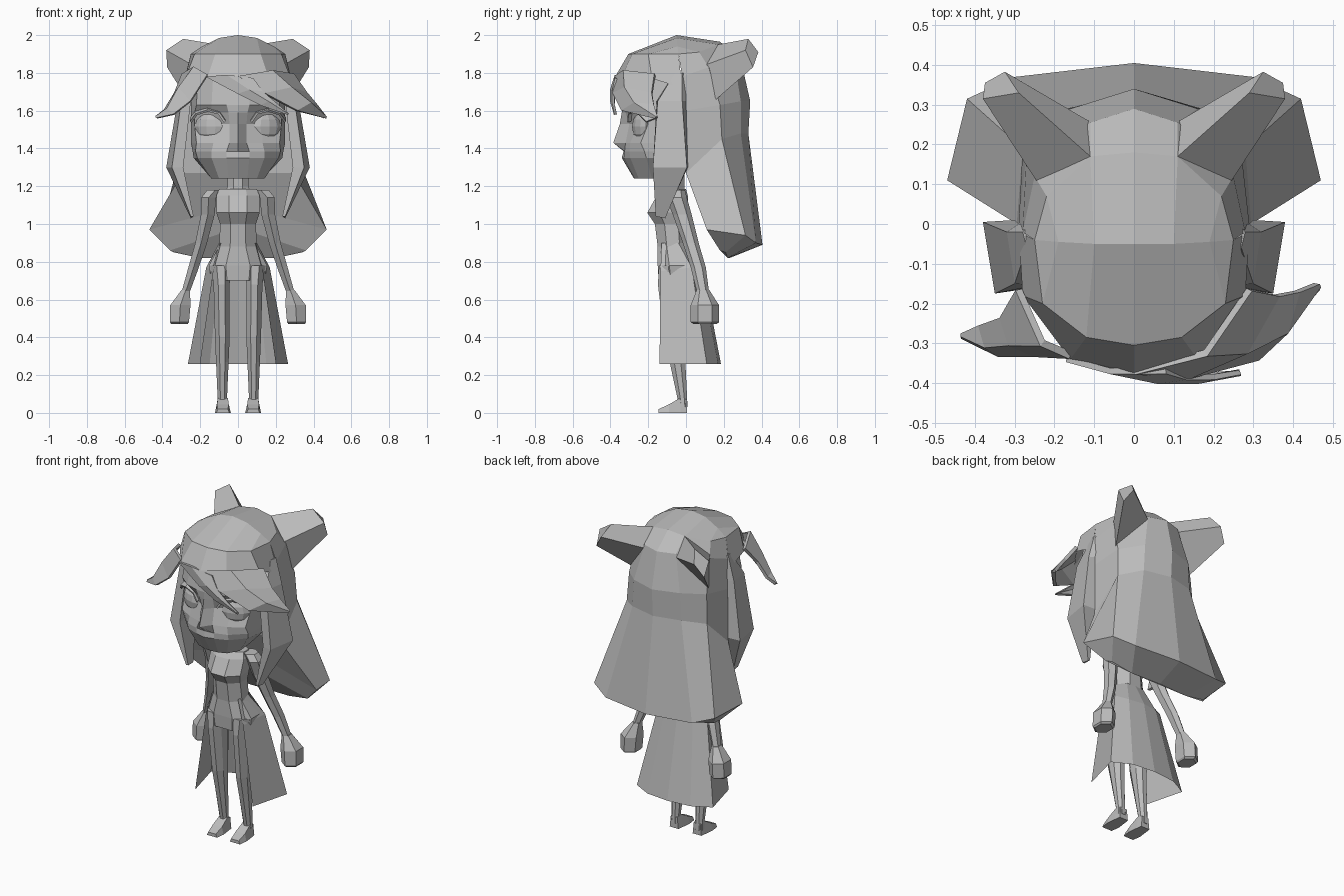
import bpy, bmesh, math

mat = bpy.data.materials.new("plain grey")
mat.diffuse_color = (0.5, 0.5, 0.5, 1)


def loft(name, rows, closed=True, caps=True, thick=0.0):
    """Skin rows of points; optionally close each row, cap the ends, add thickness."""
    bm = bmesh.new()
    vs = [[bm.verts.new(p) for p in r] for r in rows]
    n = len(rows[0])
    for a, b in zip(vs, vs[1:]):
        for i in range(n if closed else n - 1):
            j = (i + 1) % n
            bm.faces.new((a[i], a[j], b[j], b[i]))
    if closed and caps:
        bm.faces.new(vs[0])
        bm.faces.new(vs[-1])
    bmesh.ops.remove_doubles(bm, verts=bm.verts, dist=0.0005)
    bmesh.ops.recalc_face_normals(bm, faces=bm.faces)
    me = bpy.data.meshes.new(name)
    bm.to_mesh(me)
    bm.free()
    me.materials.append(mat)
    ob = bpy.data.objects.new(name, me)
    bpy.context.collection.objects.link(ob)
    if thick:
        m = ob.modifiers.new("thickness", 'SOLIDIFY')
        m.thickness = thick
        m.offset = 0
    return ob


def sym(row):
    """Open row from the centre outwards -> full mirrored row."""
    return [(-x, y, z) for x, y, z in reversed(row[1:])] + row


def sym_ring(row):
    """Row from back centre round to front centre -> closed ring."""
    return row + [(-x, y, z) for x, y, z in reversed(row[1:-1])]


def flip(rows, s):
    return [[(s * x, y, z) for x, y, z in r] for r in rows]


def oval(x, y, z, rx, ry, n=8):
    return [(x + rx * math.cos(math.tau * (i + .5) / n),
             y + ry * math.sin(math.tau * (i + .5) / n), z) for i in range(n)]


# Face: columns run from the centre line to the temple
face = [
    (1.82, [(0, -.30), (.06, -.295), (.13, -.27), (.21, -.2), (.24, -.08)]),
    (1.63, [(0, -.335), (.06, -.33), (.14, -.305), (.22, -.24), (.25, -.08)]),
    (1.59, [(0, -.34), (.05, -.32), (.14, -.265), (.23, -.21), (.25, -.08)]),
    (1.53, [(0, -.35), (.045, -.30), (.13, -.25), (.23, -.2), (.25, -.08)]),
    (1.43, [(0, -.385), (.045, -.32), (.13, -.295), (.22, -.24), (.25, -.08)]),
    (1.385, [(0, -.33), (.06, -.325), (.14, -.3), (.225, -.22), (.24, -.08)]),
    (1.35, [(0, -.34), (.06, -.325), (.14, -.295), (.215, -.21), (.235, -.08)]),
    (1.24, [(0, -.275), (.05, -.27), (.1, -.25), (.14, -.18), (.13, -.08)]),
]
loft("face", [sym([(x, y, z) for x, y in r]) for z, r in face])

# Closed eyes and arched lashes
for s in (-1, 1):
    bpy.ops.mesh.primitive_uv_sphere_add(segments=10, ring_count=6, radius=1,
                                         location=(s * .15, -.235, 1.515))
    eye = bpy.context.object
    eye.name = "eye"
    eye.scale = (.085, .04, .075)
    eye.rotation_euler = (0, 0, s * .45)
    eye.data.materials.append(mat)
    arc = [(.07, -.31, 1.54), (.1, -.305, 1.585), (.16, -.29, 1.6),
           (.22, -.25, 1.58), (.25, -.21, 1.54)]
    loft("lash", flip([arc, [(x, y + .05, z + .02) for x, y, z in arc]], s),
         closed=False, thick=.012)

# Hair crown: front rim, ridge, back rim
rim = [(0, -.305, 1.9), (.12, -.285, 1.9), (.23, -.2, 1.9), (.25, -.04, 1.9)]
ridge = [(0, -.05, 2.0), (.1, -.05, 1.985), (.19, -.045, 1.94), (.25, -.04, 1.9)]
back = [(0, .18, 1.965), (.11, .17, 1.95), (.22, .07, 1.91), (.25, -.04, 1.9)]
loft("hair_crown", [sym(rim), sym(ridge), sym(back)], closed=False)
brow = [(0, -.375, 1.78), (.16, -.34, 1.78), (.28, -.18, 1.77), (.29, -.02, 1.72)]
loft("hair_front_band", [sym(rim), sym(brow)], closed=False)

# Long flared back hair
loft("back_hair", [sym_ring(r) for r in (
    back + [(0, -.04, 1.9)],
    [(0, .29, 1.87), (.11, .255, 1.87), (.25, .12, 1.83), (.28, -.02, 1.78), (0, -.02, 1.78)],
    [(0, .34, 1.65), (.16, .29, 1.65), (.27, .18, 1.63), (.29, 0, 1.6), (0, 0, 1.6)],
    [(0, .33, 1.48), (.17, .29, 1.48), (.28, .19, 1.45), (.295, 0, 1.27), (0, .03, 1.27)],
    [(0, .405, .89), (.3, .37, .9), (.42, .315, .94), (.47, .11, .97), (0, .11, 1.1)],
    [(0, .23, .82), (.2, .22, .82), (.34, .21, .85), (.36, .18, .86), (0, .13, .98)])])

# Fringe locks sweeping to the sides
loft("left_fringe", [
    [(-.16, -.33, 1.79), (-.23, -.3, 1.83), (-.29, -.165, 1.79)],
    [(-.25, -.325, 1.65), (-.31, -.3, 1.72), (-.33, -.235, 1.69)],
    [(-.34, -.325, 1.58), (-.37, -.305, 1.61), (-.385, -.255, 1.6)],
    [(-.43, -.28, 1.56), (-.43, -.278, 1.565), (-.43, -.275, 1.565)]],
    closed=False, thick=.02)
loft("right_fringe", [
    [(0, -.37, 1.78), (.18, -.325, 1.81), (.29, -.165, 1.79)],
    [(.14, -.38, 1.69), (.28, -.32, 1.72), (.36, -.18, 1.69)],
    [(.31, -.335, 1.6), (.38, -.27, 1.64), (.41, -.17, 1.63)],
    [(.46, -.16, 1.56), (.462, -.155, 1.565), (.46, -.15, 1.565)]],
    closed=False, thick=.02)
loft("middle_fringe", [
    [(-.17, -.34, 1.78), (-.06, -.37, 1.79), (.08, -.37, 1.77)],
    [(0, -.38, 1.69), (.06, -.395, 1.71), (.13, -.385, 1.7)],
    [(.12, -.385, 1.63), (.16, -.395, 1.65), (.2, -.385, 1.64)],
    [(.265, -.375, 1.58), (.267, -.375, 1.582), (.267, -.372, 1.582)]],
    closed=False, thick=.015)

# Paired parts
for s, side in ((-1, "left"), (1, "right")):
    loft(side + "_ear", flip([
        [(.11, .17, 1.95), (.22, .07, 1.83), (.27, .16, 1.66), (.115, .26, 1.85)],
        [(.29, .33, 1.98), (.38, .315, 1.92), (.375, .355, 1.83), (.325, .383, 1.91)]], s))
    loft(side + "_side_lock", flip([
        [(.25, -.06, 1.8), (.27, -.06, 1.8), (.28, -.02, 1.8), (.26, 0, 1.8)],
        [(.25, -.155, 1.65), (.3, -.15, 1.65), (.32, -.02, 1.65), (.29, 0, 1.65)],
        [(.29, -.165, 1.3), (.35, -.175, 1.3), (.38, .005, 1.3), (.3, .01, 1.3)],
        [(.235, -.16, 1.04), (.25, -.16, 1.04), (.25, -.11, 1.03), (.235, -.11, 1.04)]], s))
    loft(side + "_arm", [oval(s * x, y, z, rx, ry, 6) for x, y, z, rx, ry in (
        (.12, -.05, 1.18, .05, .045), (.155, -.05, 1.14, .045, .055),
        (.16, -.02, 1.05, .042, .05), (.195, .025, .9, .036, .042),
        (.235, .065, .77, .032, .04), (.277, .09, .64, .025, .032))])
    loft(side + "_hand", [oval(s * x, y, z, rx, ry, 6) for x, y, z, rx, ry in (
        (.277, .09, .65, .026, .034), (.305, .1, .57, .062, .075),
        (.31, .1, .48, .058, .075), (.31, .1, .47, .05, .06))])
    loft(side + "_leg", [oval(s * x, y, z, rx, ry, 8) for x, y, z, rx, ry in (
        (.09, -.06, .78, .06, .09), (.087, -.07, .68, .046, .085),
        (.083, -.06, .4, .042, .06), (.083, -.045, .27, .036, .045),
        (.083, -.02, .08, .027, .028), (.083, -.015, .03, .03, .025))])
    loft(side + "_foot", [[(s * (.08 + a * w), y, z) for a, z in
                           ((-1, 0), (1, 0), (.75, h), (-.75, h))]
                          for y, w, h in ((-.145, .035, .02), (-.09, .042, .045),
                                          (-.03, .035, .08), (.005, .03, .07))])

# Neck and torso: height, half width, front y, back y
loft("neck", [oval(0, -.06, z, r, .055) for z, r in ((1.32, .06), (1.2, .06), (1.15, .08))])
torso = [(1.185, .1, -.125, .0), (1.15, .115, -.155, .01), (1.06, .115, -.205, .01),
         (1.0, .095, -.165, .01), (.88, .1, -.15, .015), (.78, .155, -.15, .06),
         (.7, .14, -.145, .08)]
loft("torso", [oval(0, (f + b) / 2, z, w * 1.08, (b - f) / 2 * 1.08) for z, w, f, b in torso])

# Long skirt, open at the front
loft("open_skirt", [
    sym([(0, .015, .9), (.06, .01, .9), (.1, -.04, .9), (.09, -.13, .9)]),
    sym([(0, .09, .75), (.1, .075, .75), (.168, .03, .77), (.13, -.135, .75)]),
    sym([(0, .185, .26), (.15, .17, .26), (.265, .11, .26), (.2, -.14, .26)])],
    closed=False)
